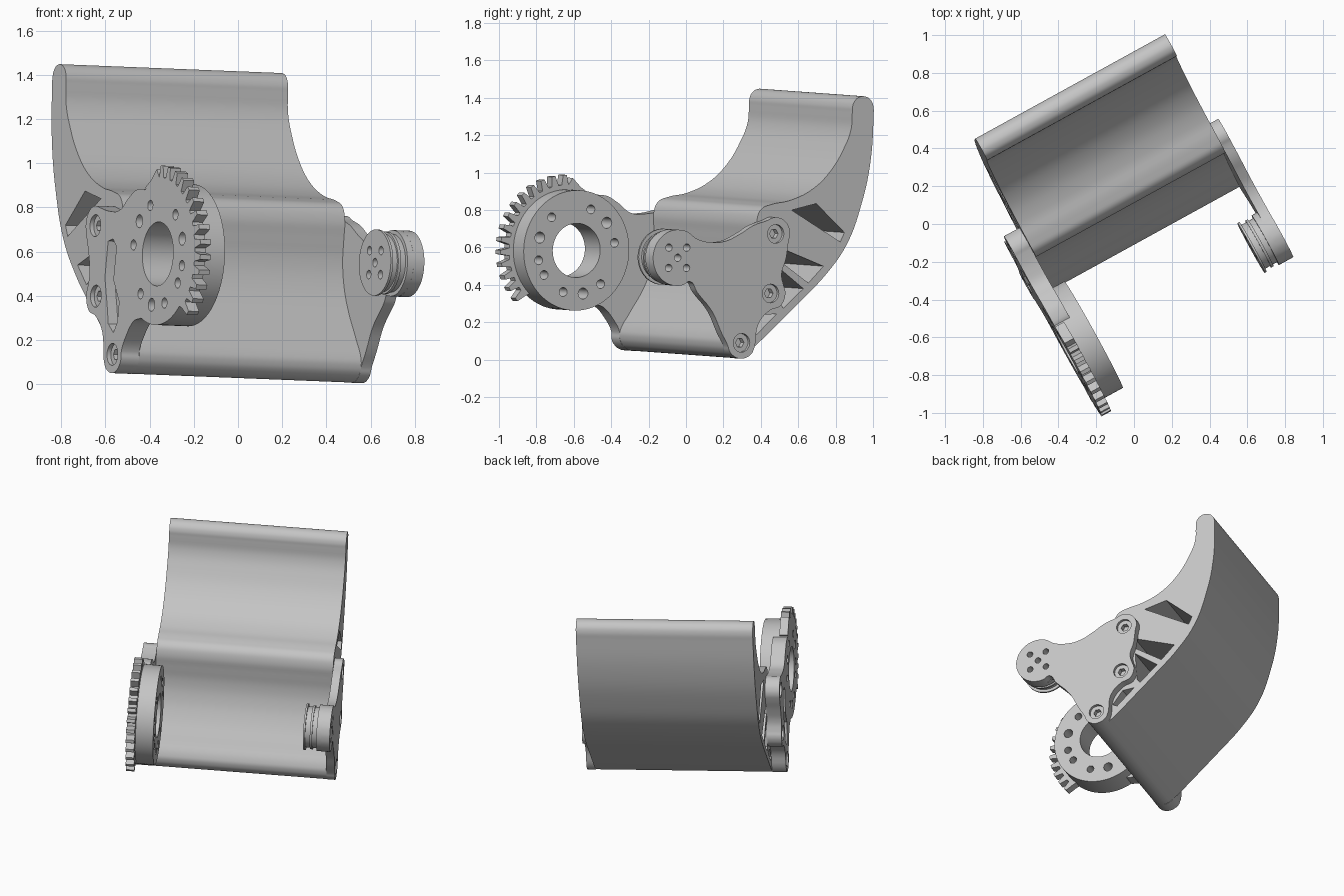
import bpy, bmesh, math
from mathutils import Vector, Matrix

if "Cube" in bpy.data.objects:
    bpy.data.objects.remove(bpy.data.objects["Cube"])

grey = bpy.data.materials.new("plain_grey")
grey.use_nodes = True
COLOR = (0.56, 0.56, 0.56, 1)
grey.diffuse_color = COLOR
grey.node_tree.nodes["Principled BSDF"].inputs["Base Color"].default_value = COLOR

# Tilted frame: profiles lie in the U-W plane and are extruded along A
A = Vector((0.876, 0.4816, -0.035)).normalized()
U = Vector((-A.y, A.x, 0)).normalized()
W = A.cross(U)
FRAME = Matrix((U, W, A)).transposed().to_4x4()

PIVOT = (-0.41, 0.567)
BOLTS = [(0.185, 0.695), (0.16, 0.376), (-0.012, 0.112)]


def polar(c, r, deg):
    t = math.radians(deg)
    return (c[0] + r * math.cos(t), c[1] + r * math.sin(t))


def arc(c, r, start, end, n=8):
    return [polar(c, r, start + (end - start) * i / (n - 1)) for i in range(n)]


def circle(c, r, n=32):
    return [polar(c, r, 360 * i / n) for i in range(n)]


def prism(name, outline, a0, a1, holes=(), smooth=False):
    """Extrude an outline with holes from a0 to a1 along the axis."""
    cu = bpy.data.curves.new(name, 'CURVE')
    cu.dimensions = '2D'
    cu.fill_mode = 'BOTH'
    cu.extrude = (a1 - a0) / 2
    cu.resolution_u = 5
    for i, pts in enumerate([outline, *holes]):
        if smooth and i == 0:
            sp = cu.splines.new('BEZIER')
            sp.bezier_points.add(len(pts) - 1)
            for bp, p in zip(sp.bezier_points, pts):
                bp.co = (*p, 0)
                bp.handle_left_type = bp.handle_right_type = 'AUTO'
        else:
            sp = cu.splines.new('POLY')
            sp.points.add(len(pts) - 1)
            for sp_point, p in zip(sp.points, pts):
                sp_point.co = (*p, 0, 1)
        sp.use_cyclic_u = True
    temp = bpy.data.objects.new(name + "_curve", cu)
    bpy.context.collection.objects.link(temp)
    bpy.context.view_layer.update()
    me = bpy.data.meshes.new_from_object(
        temp.evaluated_get(bpy.context.evaluated_depsgraph_get()))
    bpy.data.objects.remove(temp)
    bm = bmesh.new()
    bm.from_mesh(me)
    bmesh.ops.remove_doubles(bm, verts=bm.verts, dist=0.0002)
    bmesh.ops.recalc_face_normals(bm, faces=bm.faces)
    bm.to_mesh(me)
    bm.free()
    me.materials.clear()
    me.materials.append(grey)
    ob = bpy.data.objects.new(name, me)
    bpy.context.collection.objects.link(ob)
    ob.matrix_world = FRAME @ Matrix.Translation((0, 0, (a0 + a1) / 2))
    bpy.ops.object.select_all(action='DESELECT')
    ob.select_set(True)
    bpy.context.view_layer.objects.active = ob
    bpy.ops.object.shade_smooth_by_angle(angle=math.radians(30))
    return ob


# Curved shell with truss pockets running through it
shell = [(0.67, 1.34), (0.664, 1.25), (0.62, 1.145), (0.542, 1.027), (0.434, 0.931),
         (0.30, 0.872), (0.185, 0.85), (0.125, 0.825), (0.1, 0.77), (0.103, 0.68),
         (0.108, 0.58), (0.09, 0.47), (0.045, 0.36), (-0.04, 0.225)]
shell += arc(BOLTS[2], 0.084, 165, 310, 7)
shell += [(0.13, 0.117), (0.25, 0.223), (0.37, 0.33), (0.53, 0.48), (0.652, 0.64),
          (0.735, 0.85), (0.785, 1.07), (0.8, 1.32)]
shell += arc((0.735, 1.365), 0.064, 10, 170, 6)
pockets = [
    [(0.31, 0.82), (0.46, 0.855), (0.635, 0.70), (0.61, 0.65)],
    [(0.25, 0.77), (0.27, 0.64), (0.55, 0.565), (0.53, 0.53), (0.58, 0.625)],
    [(0.24, 0.62), (0.51, 0.52), (0.42, 0.43), (0.24, 0.55)],
    [(0.24, 0.51), (0.39, 0.40), (0.27, 0.295), (0.25, 0.32)],
    [(0.15, 0.26), (0.23, 0.265), (0.11, 0.155), (0.08, 0.17)],
]
pockets.pop(1)
prism("curved_shell", shell, -0.567, 0.58, pockets, smooth=True)

# Side arm carrying the pulley
bolt_holes = [circle(b, 0.05, 24) for b in BOLTS]
hub_holes = [circle(PIVOT, 0.02, 16)]
hub_holes += [circle(polar(PIVOT, 0.077, 45 + 90 * i), 0.02, 16) for i in range(4)]
pulley_arm = arc(PIVOT, 0.15, 45, 302, 14)
pulley_arm += [(-0.29, 0.385), (-0.195, 0.28), (-0.135, 0.165)]
pulley_arm += arc(BOLTS[2], 0.085, 190, 325, 7) + [(0.09, 0.215), (0.16, 0.287)]
pulley_arm += arc(BOLTS[1], 0.09, -50, 30, 5) + [(0.225, 0.48), (0.25, 0.56)]
pulley_arm += arc(BOLTS[0], 0.088, -25, 125, 7)
pulley_arm += [(0.05, 0.74), (-0.03, 0.695), (-0.123, 0.655), (-0.22, 0.65)]
prism("pulley_arm", pulley_arm, 0.58, 0.635, bolt_holes + hub_holes, smooth=True)

# Pulley made of flanges and grooves
for i, (r, a0, a1) in enumerate([(0.15, 0.462, 0.474), (0.132, 0.474, 0.505),
                                 (0.142, 0.505, 0.52), (0.132, 0.52, 0.548),
                                 (0.15, 0.548, 0.58)]):
    prism("pulley_disc_%d" % i, circle(PIVOT, r, 48), a0, a1, hub_holes)

# Side arm carrying the gear, with a recessed slot
gear_arm = arc(BOLTS[2], 0.085, 170, 325, 7) + [(0.09, 0.215), (0.16, 0.287)]
gear_arm += arc(BOLTS[1], 0.09, -50, 30, 5) + [(0.225, 0.48), (0.24, 0.57)]
gear_arm += arc(BOLTS[0], 0.09, -20, 115, 7)
gear_arm += [(0.05, 0.76), (-0.04, 0.765), (-0.12, 0.82), (-0.21, 0.86)]
gear_arm += arc(PIVOT, 0.3, 65, -65, 14) + [(-0.2, 0.262), (-0.135, 0.195)]
slot = [(0.06, 0.625), (0.015, 0.635), (-0.02, 0.6), (0.0, 0.45), (-0.06, 0.35),
        (-0.05, 0.26), (-0.015, 0.21), (0.035, 0.25), (0.05, 0.33), (0.08, 0.46)]
prism("gear_arm_outer", gear_arm, -0.66, -0.61, bolt_holes + [slot], smooth=True)
prism("gear_arm_inner", gear_arm, -0.61, -0.567, bolt_holes, smooth=True)

# Bolt sleeves seated in both arms
for side, a0, a1 in (("right", -0.64, -0.567), ("left", 0.58, 0.615)):
    for i, b in enumerate(BOLTS):
        prism("%s_bolt_sleeve_%d" % (side, i), circle(b, 0.051, 24), a0, a1,
              [circle(b, 0.026, 6)])

# Drilled ring
drill_angles = (10, 39, 69, 131, 163, 193, 214, 251, 281, 310)
drills = [circle(polar(PIVOT, 0.235, t), 0.03 if t in (39, 163, 281) else 0.024, 16)
          for t in drill_angles]
prism("drilled_ring", circle(PIVOT, 0.322, 72), -0.66, -0.49,
      [circle(PIVOT, 0.145, 48)] + drills)

# Toothed gear sector around the ring
sector = [polar(PIVOT, 0.33, 66), polar(PIVOT, 0.345, 76), polar(PIVOT, 0.385, 85)]
for k in range(14):
    t = 92 + 10 * k
    sector += [polar(PIVOT, r, t + d) for r, d in
               ((0.347, -3.4), (0.4, -1.6), (0.4, 1.6), (0.347, 3.4))]
sector += arc(PIVOT, 0.3, 229, 66, 24)
prism("gear_sector", sector, -0.66, -0.605)
